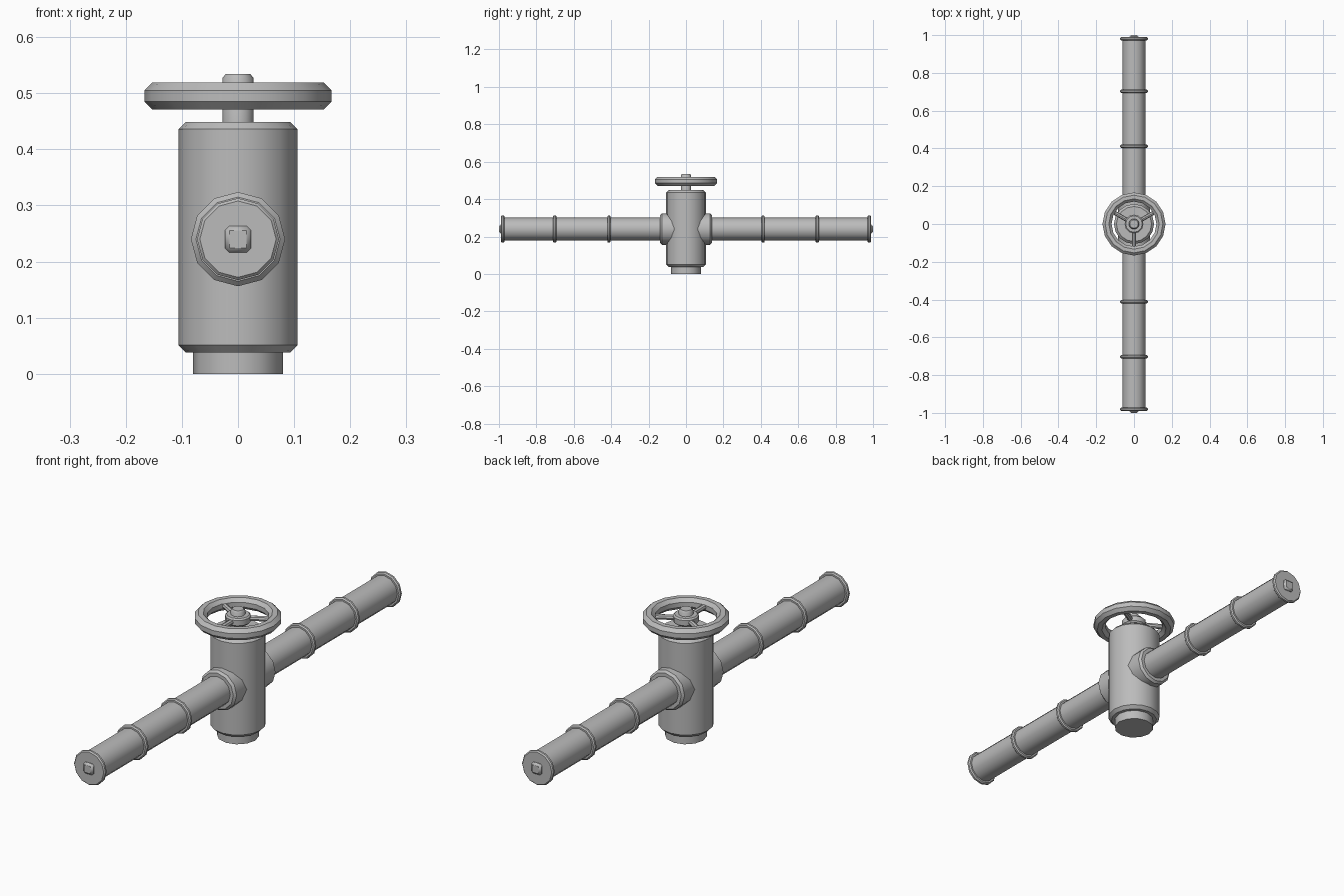
import bpy, bmesh, math
from mathutils import Matrix, Vector

cube = bpy.data.objects.get("Cube")
if cube:
    bpy.data.objects.remove(cube)

metal = bpy.data.materials.new("grey metal")
metal.use_nodes = True
GREY = (0.5, 0.5, 0.5, 1)
metal.diffuse_color = GREY
metal.node_tree.nodes["Principled BSDF"].inputs["Base Color"].default_value = GREY

AXIS_Z = 0.24   # height of the pipe line


def finish(name, bm, matrix=Matrix(), angle=40):
    bmesh.ops.recalc_face_normals(bm, faces=bm.faces)
    bm.transform(matrix)
    mesh = bpy.data.meshes.new(name)
    bm.to_mesh(mesh)
    bm.free()
    mesh.materials.append(metal)
    ob = bpy.data.objects.new(name, mesh)
    bpy.context.collection.objects.link(ob)
    bpy.ops.object.select_all(action='DESELECT')
    ob.select_set(True)
    bpy.context.view_layer.objects.active = ob
    bpy.ops.object.shade_smooth_by_angle(angle=math.radians(angle))
    return ob


def lathe(name, profile, sides=12, matrix=Matrix(), closed=False):
    """Revolve (radius, height) points about z; open profiles get end caps."""
    bm = bmesh.new()
    rings = []
    for r, h in profile:
        rings.append([bm.verts.new((r * math.cos(a), r * math.sin(a), h))
                      for a in (math.tau * i / sides for i in range(sides))])
    pairs = list(zip(rings, rings[1:]))
    if closed:
        pairs.append((rings[-1], rings[0]))
    else:
        bm.faces.new(rings[0])
        bm.faces.new(rings[-1])
    for low, high in pairs:
        for i in range(sides):
            j = (i + 1) % sides
            bm.faces.new((low[i], low[j], high[j], high[i]))
    return finish(name, bm, matrix)


def drum(r, low, high, bevel):
    return [(r - bevel, low), (r, low + bevel), (r, high - bevel), (r - bevel, high)]


# Valve body and foot
lathe("valve_body", drum(0.106, 0.038, 0.449, 0.013), 16)
lathe("valve_foot", [(0.08, 0), (0.08, 0.06)])

# Stem, hub and handwheel
lathe("stem", [(0.028, 0.43), (0.028, 0.527), (0.022, 0.534)])
lathe("wheel_hub", drum(0.05, 0.478, 0.512, 0.006))
rim = [(0.143 + 0.026 * math.cos(a), 0.495 + 0.026 * math.sin(a))
       for a in (math.tau * (i + 0.5) / 8 for i in range(8))]
lathe("wheel_rim", rim, 16, closed=True)
for k in range(3):
    turn = Matrix.Rotation(math.radians(30 + 120 * k), 4, 'Z')
    lay = Matrix.Rotation(math.pi / 2, 4, 'Y')
    lathe(f"wheel_spoke_{k + 1}", [(0.011, 0.03), (0.011, 0.14)], 8,
          Matrix.Translation((0, 0, 0.495)) @ turn @ lay)

# Pipe arms, front and back
for side, sign in (("front", 1), ("back", -1)):
    arm = Matrix.Translation((0, 0, AXIS_Z)) @ Matrix.Rotation(sign * math.pi / 2, 4, 'X')
    lathe(f"{side}_pipe", [(0.061, 0.05), (0.061, 0.985)], 12, arm)
    lathe(f"{side}_collar", drum(0.084, 0.04, 0.138, 0.009), 12, arm)
    for k, y in enumerate((0.412, 0.702, 0.98)):
        lathe(f"{side}_pipe_ring_{k + 1}", drum(0.073, y - 0.009, y + 0.009, 0.005), 12, arm)

    # Chamfered square bolt in the pipe end
    bm = bmesh.new()
    bmesh.ops.create_cube(bm, size=1)
    bm.transform(Matrix.Diagonal((0.047, 0.047, 0.04, 1)))
    bmesh.ops.bevel(bm, geom=bm.edges[:], offset=0.008, segments=1, affect='EDGES')
    finish(f"{side}_end_bolt", bm, arm @ Matrix.Translation((0, 0, 0.98)))
